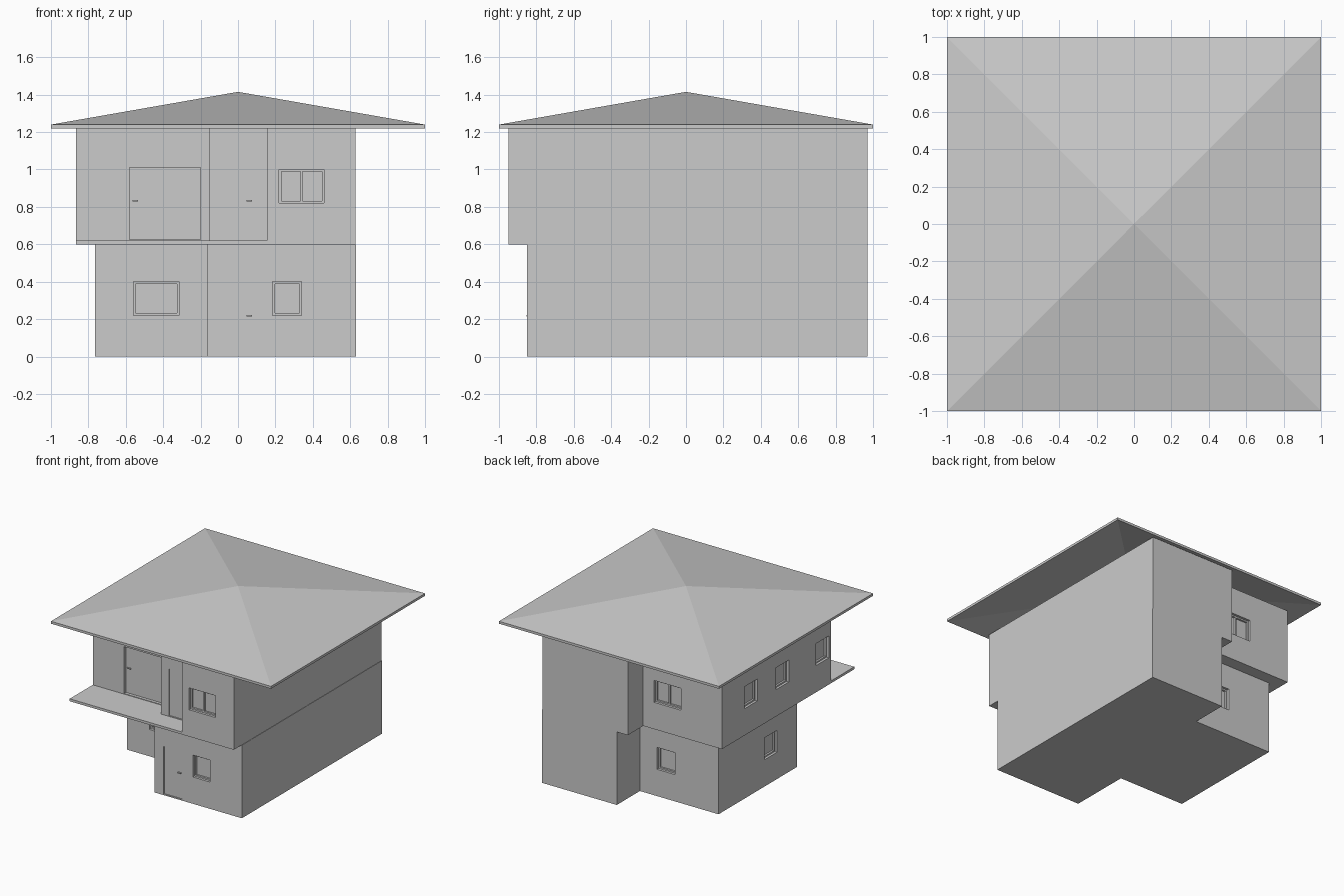
import bpy
import bmesh

cube = bpy.data.objects.get("Cube")
if cube:
    bpy.data.objects.remove(cube, do_unlink=True)

grey = bpy.data.materials.new("plain grey")
grey.use_nodes = True
COLOUR = (0.6, 0.6, 0.6, 1)
grey.diffuse_color = COLOUR
grey.node_tree.nodes["Principled BSDF"].inputs["Base Color"].default_value = COLOUR


def finish(name, bm):
    bmesh.ops.recalc_face_normals(bm, faces=bm.faces[:])
    mesh = bpy.data.meshes.new(name)
    bm.to_mesh(mesh)
    bm.free()
    mesh.materials.append(grey)
    obj = bpy.data.objects.new(name, mesh)
    bpy.context.scene.collection.objects.link(obj)
    return obj


def prism(name, outline, z0, z1):
    """Extrude a floor outline from z0 up to z1."""
    bm = bmesh.new()
    face = bm.faces.new([bm.verts.new((x, y, z0)) for x, y in outline])
    top = bmesh.ops.extrude_face_region(bm, geom=[face])["geom"]
    verts = [v for v in top if isinstance(v, bmesh.types.BMVert)]
    bmesh.ops.translate(bm, verts=verts, vec=(0, 0, z1 - z0))
    return finish(name, bm)


def wall_box(name, wall, u, z, d):
    """Box on a wall: u along it, z up, d outward from its face."""
    axis, sign, face = wall
    a, b = (face + sign * k for k in d)
    if axis == "y":
        pts = [(u[0], a), (u[1], a), (u[1], b), (u[0], b)]
    else:
        pts = [(a, u[0]), (b, u[0]), (b, u[1]), (a, u[1])]
    return prism(name, pts, *z)


def cut(body, wall, u, z, depth):
    cutter = wall_box("cutter", wall, u, z, (-depth, 0.03))
    cutter.hide_render = True
    mod = body.modifiers.new("opening", "BOOLEAN")
    mod.operation, mod.solver, mod.object = "DIFFERENCE", "EXACT", cutter
    bpy.context.view_layer.objects.active = body
    bpy.ops.object.modifier_apply(modifier=mod.name)
    bpy.data.objects.remove(cutter, do_unlink=True)


def window(name, body, wall, u, z, panes=1):
    """Recessed window with a slim frame and optional mullion."""
    cut(body, wall, u, z, 0.035)
    w, d = 0.012, (-0.036, -0.02)
    for i, e in enumerate(z):
        lo = e if i == 0 else e - w
        wall_box(name + "_rail", wall, u, (lo, lo + w), d)
    inner = (z[0] + w, z[1] - w)
    step = (u[1] - u[0] - w) / panes
    for i in range(panes + 1):
        lo = u[0] + i * step
        wall_box(name + "_stile", wall, (lo, lo + w), inner, d)


def door(name, body, wall, u, z, depth, handle):
    cut(body, wall, u, z, depth)
    mid = (z[0] + z[1]) / 2 + 0.01
    wall_box(name + "_handle", wall, (handle - 0.015, handle + 0.015),
             (mid, mid + 0.008), (-depth - 0.001, -depth + 0.01))


# Two storeys
ground = prism("ground_storey", [
    (-0.165, -0.85), (0.63, -0.85), (0.63, 0.97), (-0.05, 0.97),
    (-0.05, 0.67), (-0.765, 0.67), (-0.765, -0.35), (-0.165, -0.35)], 0, 0.6)
upper = prism("upper_storey", [
    (0.155, -0.95), (0.627, -0.95), (0.627, 0.97), (-0.15, 0.97),
    (-0.15, 0.77), (-0.865, 0.77), (-0.865, -0.65), (-0.155, -0.65),
    (-0.155, -0.78), (0.155, -0.78)], 0.6, 1.22)

# Balcony slab in front of the upper storey
prism("balcony", [
    (-0.865, -0.95), (0.155, -0.95), (0.155, -0.78), (-0.155, -0.78),
    (-0.155, -0.65), (-0.865, -0.65)], 0.6, 0.62)

# Windows
LOW, HIGH = (0.22, 0.4), (0.82, 1.0)
window("front_window", ground, ("y", -1, -0.85), (0.185, 0.34), LOW)
window("recessed_front_window", ground, ("y", -1, -0.35), (-0.56, -0.315), LOW)
window("back_window", ground, ("y", 1, 0.67), (-0.37, -0.205), LOW)
window("side_window", ground, ("x", -1, -0.765), (-0.09, 0.075), LOW)
window("upper_front_window", upper, ("y", -1, -0.95), (0.22, 0.46), HIGH, 2)
window("upper_back_window", upper, ("y", 1, 0.77), (-0.495, -0.25), HIGH, 2)
for y in (-0.62, -0.1, 0.31):
    window("upper_side_window", upper, ("x", -1, -0.865), (y, y + 0.165), HIGH)

# Doors
door("entrance_door", ground, ("y", -1, -0.85), (-0.08, 0.085), (0.01, 0.4), 0.008, 0.06)
door("balcony_door", upper, ("y", -1, -0.78), (-0.08, 0.085), (0.625, 1.01), 0.008, 0.06)
door("balcony_wide_door", upper, ("y", -1, -0.65), (-0.58, -0.2), (0.625, 1.01), 0.025, -0.55)

# Hipped roof: a thin shell with matching slopes below
bm = bmesh.new()
corners = [(-1, -1), (1, -1), (1, 1), (-1, 1)]
low, high = ([bm.verts.new((x, y, z)) for x, y in corners] for z in (1.22, 1.24))
peak, under = (bm.verts.new((0, 0, z)) for z in (1.415, 1.395))
for i in range(4):
    j = (i + 1) % 4
    bm.faces.new((high[i], high[j], peak))
    bm.faces.new((low[j], low[i], under))
    bm.faces.new((low[i], low[j], high[j], high[i]))
finish("roof", bm)
